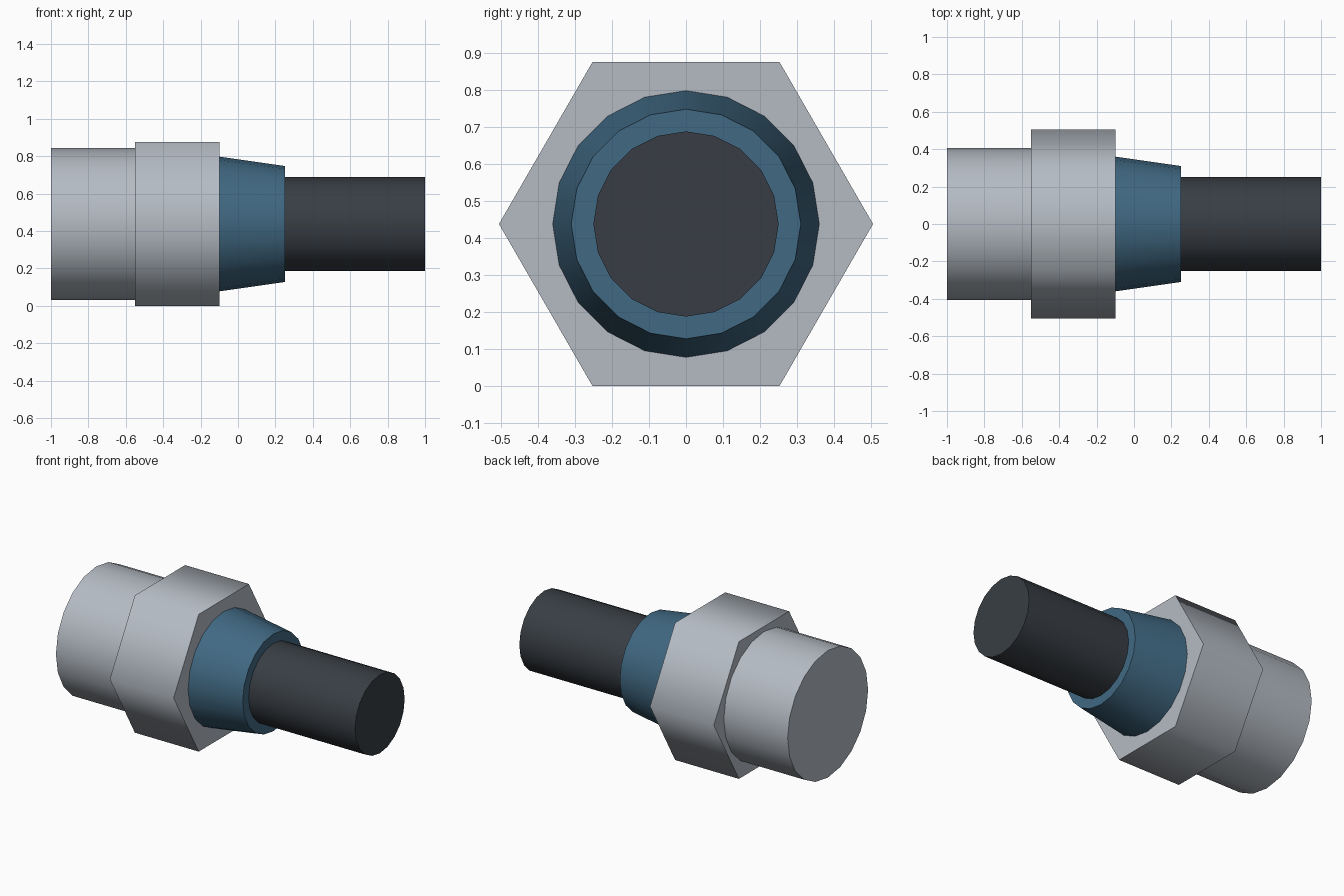
import bpy, bmesh, math

if "Cube" in bpy.data.objects:
    bpy.data.objects.remove(bpy.data.objects["Cube"])

AXIS_Z = 0.4375  # height of the common axis


def material(name, rgb):
    m = bpy.data.materials.new(name)
    m.diffuse_color = (*rgb, 1.0)
    m.use_nodes = True
    m.node_tree.nodes["Principled BSDF"].inputs["Base Color"].default_value = m.diffuse_color
    return m


def turned_part(name, x0, x1, r0, r1, sides, mat):
    """Capped prism or cone along x, with smooth walls and flat ends."""
    bm = bmesh.new()
    rings = []
    for x, r in ((x0, r0), (x1, r1)):
        angles = [2 * math.pi * i / sides for i in range(sides)]
        rings.append([bm.verts.new((x, r * math.cos(a), AXIS_Z + r * math.sin(a)))
                      for a in angles])
    for i in range(sides):
        j = (i + 1) % sides
        wall = bm.faces.new((rings[0][i], rings[0][j], rings[1][j], rings[1][i]))
        wall.smooth = True
    for ring in rings:
        bm.faces.new(ring)
    bmesh.ops.recalc_face_normals(bm, faces=bm.faces)
    # keep the rims between walls and ends crisp
    for e in bm.edges:
        e.smooth = all(f.smooth for f in e.link_faces)
    mesh = bpy.data.meshes.new(name)
    bm.to_mesh(mesh)
    bm.free()
    mesh.materials.append(mat)
    obj = bpy.data.objects.new(name, mesh)
    bpy.context.collection.objects.link(obj)
    return obj


steel = material("light_steel", (0.46, 0.50, 0.55))
blue = material("blue_plastic", (0.052, 0.140, 0.225))
rubber = material("dark_rubber", (0.040, 0.048, 0.058))

# Connector sleeve, hex nut, tapered strain relief and cable
turned_part("sleeve", -1.0, -0.55, 0.405, 0.405, 20, steel)
turned_part("hex_nut", -0.55, -0.10, 0.505, 0.505, 6, steel)
turned_part("strain_relief", -0.10, 0.25, 0.36, 0.31, 20, blue)
turned_part("cable", 0.25, 1.0, 0.25, 0.25, 20, rubber)
